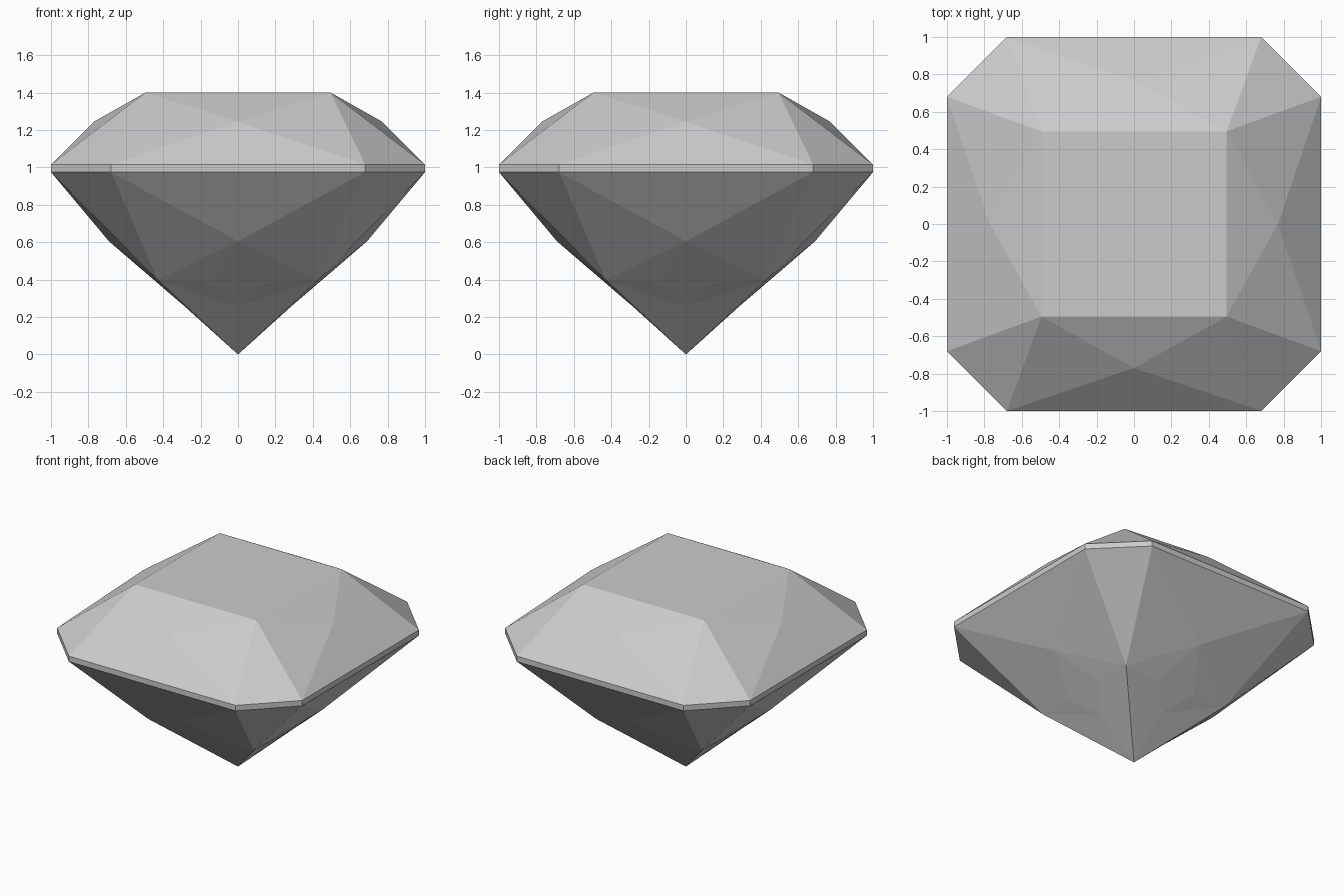
import bpy
import bmesh
from mathutils import Matrix, Vector
from math import pi

cube = bpy.data.objects.get("Cube")
if cube:
    bpy.data.objects.remove(cube)

# One flat stone colour
stone = bpy.data.materials.new("pale_grey_stone")
stone.use_nodes = True
COLOUR = (0.6, 0.6, 0.6, 1)
stone.diffuse_color = COLOUR
stone.node_tree.nodes["Principled BSDF"].inputs["Base Color"].default_value = COLOUR

TABLE, CUT = 0.495, 0.68
TOP, GIRDLE_TOP, GIRDLE_LOW = 1.4, 1.015, 0.975


def faceted(name, quarter, cap=None):
    """Turn one quarter of facets around the vertical axis and weld them."""
    bm = bmesh.new()
    for i in range(4):
        turn = Matrix.Rotation(i * pi / 2, 3, "Z")
        for facet in quarter:
            bm.faces.new([bm.verts.new(turn @ Vector(p)) for p in facet])
    if cap:
        bm.faces.new([bm.verts.new(p) for p in cap])
    bmesh.ops.remove_doubles(bm, verts=bm.verts, dist=0.001)
    bmesh.ops.recalc_face_normals(bm, faces=bm.faces)
    mesh = bpy.data.meshes.new(name)
    bm.to_mesh(mesh)
    bm.free()
    mesh.materials.append(stone)
    obj = bpy.data.objects.new(name, mesh)
    bpy.context.collection.objects.link(obj)


# Shared girdle corners of the front side and its right-hand chamfer
def rim(z):
    return (-CUT, -1, z), (CUT, -1, z), (1, -CUT, z)


ul, ur, uc = rim(GIRDLE_TOP)
ll, lr, lc = rim(GIRDLE_LOW)

# Crown, table and girdle band
tl, tr = (-TABLE, -TABLE, TOP), (TABLE, -TABLE, TOP)
star = (0, -0.77, 1.245)
faceted("crown", [
    (tl, star, tr), (ul, ur, star), (tl, ul, star), (tr, star, ur),
    (tr, ur, uc), (ul, ll, lr, ur), (ur, lr, lc, uc),
], cap=[(x * TABLE, y * TABLE, TOP) for x, y in ((-1, -1), (1, -1), (1, 1), (-1, 1))])

# Pavilion: side facets around a small kite, corner chamfers and the tip
tip = (0, 0, 0)
mid, low = (0, -0.69, 0.605), (0, -0.285, 0.257)
kl, kr = (-0.16, -0.43, 0.385), (0.16, -0.43, 0.385)
ql, qr = (-0.43, -0.43, 0.4), (0.43, -0.43, 0.4)
chamfer = (0.7, -0.7, 0.78)
faceted("pavilion", [
    (ll, mid, lr), (mid, kl, low, kr),
    (ll, ql, mid), (mid, ql, kl), (lr, mid, qr), (mid, kr, qr),
    (ql, tip, low), (ql, low, kl), (qr, low, tip), (qr, kr, low),
    (lr, chamfer, lc), (lr, qr, chamfer), (lc, chamfer, qr),
])
